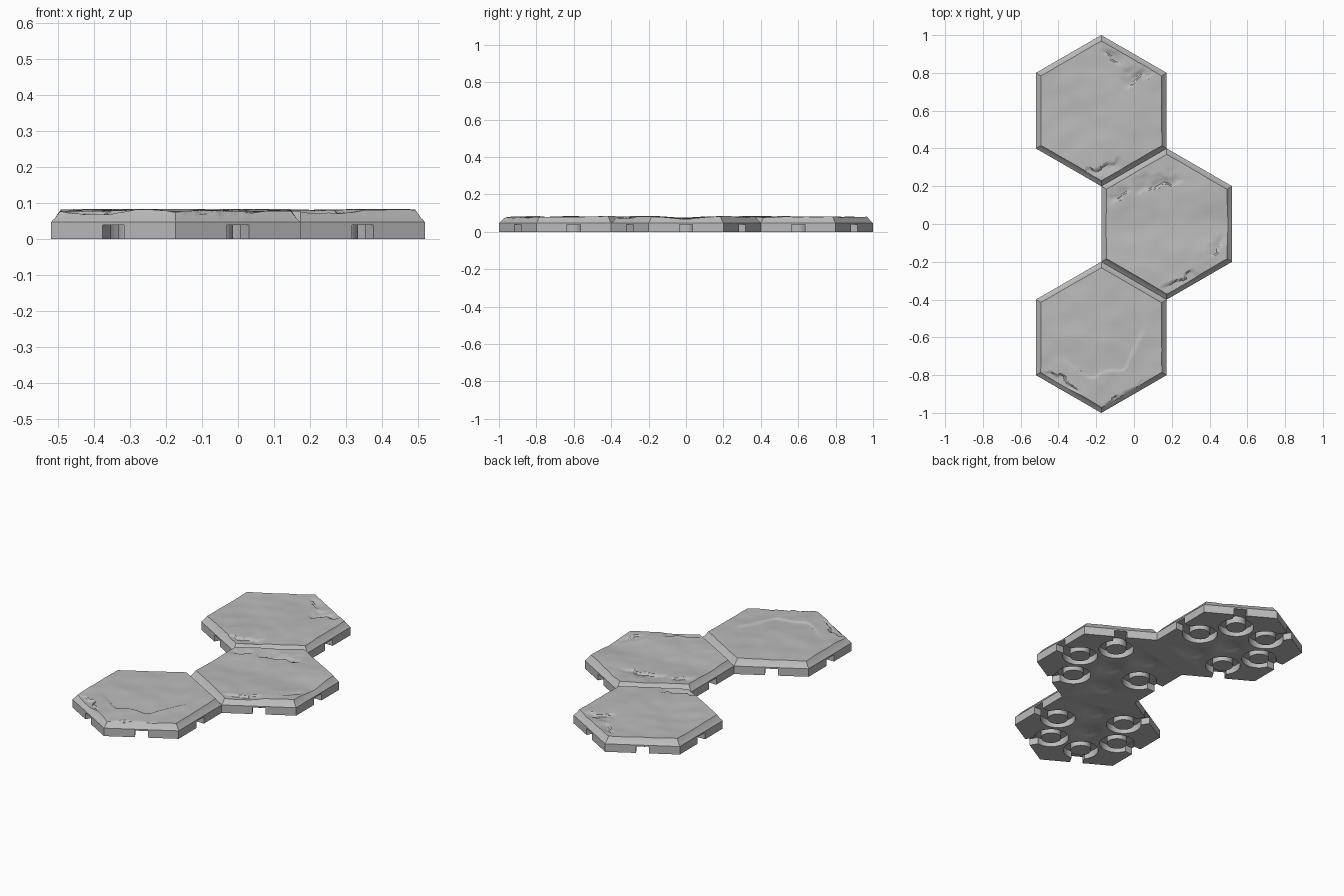
import bpy, bmesh, math
from mathutils import Vector, Matrix, noise

if "Cube" in bpy.data.objects:
    bpy.data.objects.remove(bpy.data.objects["Cube"])

R = 0.4
A = R * math.cos(math.pi / 6)
POCKET = 0.21      # pocket distance from tile centre
RINGS = 40         # grid density of the stone top

stone = bpy.data.materials.new("stone_grey")
stone.use_nodes = True
stone.diffuse_color = (0.5, 0.5, 0.5, 1)
stone.node_tree.nodes["Principled BSDF"].inputs["Base Color"].default_value = (0.5, 0.5, 0.5, 1)


def step(a, b, t):
    t = min(1, max(0, (t - a) / (b - a)))
    return t * t * (3 - 2 * t)


def gouge(p, x, y, angle, length, width, depth):
    """Chipped hollow: steep on one side, gentle on the other."""
    d = Vector((p.x - x, p.y - y))
    u = (d.x * math.cos(angle) + d.y * math.sin(angle)) / length
    v = (d.y * math.cos(angle) - d.x * math.sin(angle)) / width
    v += 0.5 * noise.noise(p * 22)
    if abs(u) > 1 or v < 0:
        return 0
    return -depth * (1 - u * u) * step(0, 0.18, v) * (1 - step(0.2, 1.5, v))


# Tile-local chips: x, y, angle, length, width, depth
CHIPS = {
    "rear": [(0.2, 0.16, 0.5, 0.09, 0.06, 0.014), (0.05, 0.27, -0.5, 0.07, 0.04, 0.01),
             (0.0, -0.29, 3.5, 0.12, 0.06, 0.012)],
    "middle": [(-0.04, 0.19, 0.2, 0.14, 0.06, 0.013), (-0.24, 0.14, 0.6, 0.07, 0.05, 0.01),
               (0.06, -0.29, 3.6, 0.12, 0.07, 0.012), (0.28, -0.13, 0.9, 0.08, 0.04, 0.008)],
    "front": [(-0.2, -0.22, 2.6, 0.12, 0.06, 0.012), (0.1, -0.3, 3.67, 0.16, 0.05, 0.01)],
}


def height(name, p, seed):
    q = p + Vector((seed, seed * 0.7, 0))
    z = 0.081 + 0.006 * noise.noise(q * 4) + 0.003 * noise.noise(q * 11)
    for chip in CHIPS[name]:
        z += gouge(p, *chip)
    if name == "middle":      # shallow valley across the tile
        z -= 0.008 * math.exp(-(p.y / 0.09) ** 2)
    if name == "front":       # worn bowl with a broken rim on one side
        d = p - Vector((-0.02, 0.04, 0))
        rim = 0.24 + 0.03 * noise.noise(p * 9)
        side = step(-0.1, 0.7, math.cos(math.atan2(d.y, d.x) + 1.0))
        z -= 0.007 * side * (1 - step(rim - 0.012, rim, d.length)) * step(0.05, 0.22, d.length)
    return max(0.064, min(0.084, z))


def hex_ring(bm, apothem, z, n):
    """Ring of 6*n vertices along a pointed-top hexagon."""
    r = apothem / math.cos(math.pi / 6)
    c = [Vector((r * math.sin(k * math.pi / 3), r * math.cos(k * math.pi / 3), z)) for k in range(7)]
    return [bm.verts.new(c[k].lerp(c[k + 1], i / n)) for k in range(6) for i in range(n)]


def bridge(bm, lower, upper):
    n = len(lower)
    for i in range(n):
        j = (i + 1) % n
        bm.faces.new((lower[j], lower[i], upper[i], upper[j]))


def new_object(name, bm):
    bmesh.ops.recalc_face_normals(bm, faces=bm.faces[:])
    mesh = bpy.data.meshes.new(name)
    bm.to_mesh(mesh)
    bm.free()
    mesh.materials.append(stone)
    ob = bpy.data.objects.new(name, mesh)
    bpy.context.collection.objects.link(ob)
    return ob


def lathe(bm, profile, x, y, segments=32):
    """Closed solid of revolution about a vertical axis."""
    verts = [bm.verts.new((x + r, y, z)) for r, z in profile]
    edges = [bm.edges.new((verts[i], verts[(i + 1) % len(verts)])) for i in range(len(verts))]
    geo = bmesh.ops.spin(bm, geom=verts + edges, cent=(x, y, 0), axis=(0, 0, 1),
                         angle=math.tau, steps=segments, use_duplicate=False)
    bmesh.ops.remove_doubles(bm, verts=bm.verts[:], dist=0.0001)


def make_tile(name, cx, cy, seed, joined):
    # Body: straight side, small lip, chamfer up to the stone surface
    bm = bmesh.new()
    base = hex_ring(bm, A, 0, 1)
    low = hex_ring(bm, A, 0.047, RINGS)
    for k in range(6):
        nxt = (k + 1) % 6
        strip = [low[(k * RINGS + i) % len(low)] for i in range(RINGS + 1)]
        bm.faces.new([base[nxt], base[k]] + strip)
    bm.faces.new(base)
    previous = low
    for apothem, z in ((A - 0.007, 0.055), (A - 0.01, 0.057)):
        ring = hex_ring(bm, apothem, z, RINGS)
        bridge(bm, previous, ring)
        previous = ring
    # Stone top: concentric hexagons shaped by the height function
    for s in range(RINGS, 0, -1):
        ring = hex_ring(bm, (A - 0.026) * s / RINGS, 0, RINGS)
        for v in ring:
            v.co.z = height(name, v.co.copy(), seed)
            if s == RINGS:      # worn edge follows the chamfer slope
                v.co.xy *= 1 + (0.078 - v.co.z) * 1.2
        bridge(bm, previous, ring)
        previous = ring
    centre = bm.verts.new((0, 0, height(name, Vector((0, 0, 0)), seed)))
    for i, v in enumerate(previous):
        bm.faces.new((v, centre, previous[(i + 1) % len(previous)]))
    tile = new_object(name + "_tile", bm)

    # Underside: ring pockets and edge notches; dimples in the centre and at joined edges
    pockets, notches = bmesh.new(), bmesh.new()
    dimple = [(0, -0.01), (0.07, -0.01), (0.07, 0), (0.055, 0.005), (0.03, 0.009), (0, 0.011)]
    channel = [(0.055, -0.01), (0.095, -0.01), (0.095, 0.04), (0.055, 0.04)]
    lathe(pockets, dimple, 0, 0)
    for k in range(6):
        a = k * math.pi / 3
        x, y = POCKET * math.cos(a), POCKET * math.sin(a)
        if k in joined:
            lathe(pockets, dimple, x, y)
            continue
        lathe(pockets, channel, x, y)
        place = Matrix.Rotation(a, 4, 'Z') @ Matrix.Translation((0.33, 0, 0.0145))
        bmesh.ops.create_cube(notches, size=1,
                              matrix=place @ Matrix.Diagonal((0.1, 0.07, 0.049, 1)))
    cutters = [new_object("pocket_cutter", pockets), new_object("notch_cutter", notches)]
    for cutter in cutters:
        mod = tile.modifiers.new(cutter.name, 'BOOLEAN')
        mod.operation, mod.solver, mod.object = 'DIFFERENCE', 'EXACT', cutter
    bpy.context.view_layer.update()
    graph = bpy.context.evaluated_depsgraph_get()
    carved = bpy.data.meshes.new_from_object(tile.evaluated_get(graph))
    tile.modifiers.clear()
    tile.data = carved
    for cutter in cutters:
        bpy.data.objects.remove(cutter)

    tile.location = (cx, cy, 0)
    bpy.ops.object.select_all(action='DESELECT')
    tile.select_set(True)
    bpy.context.view_layer.objects.active = tile
    bpy.ops.object.shade_smooth_by_angle(angle=math.radians(28))


# Edge k points towards k * 60 degrees from +x
make_tile("rear", -A / 2, 1.5 * R, 3.1, {5})
make_tile("middle", A / 2, 0, 7.7, {2, 4})
make_tile("front", -A / 2, -1.5 * R, 12.4, {1})
